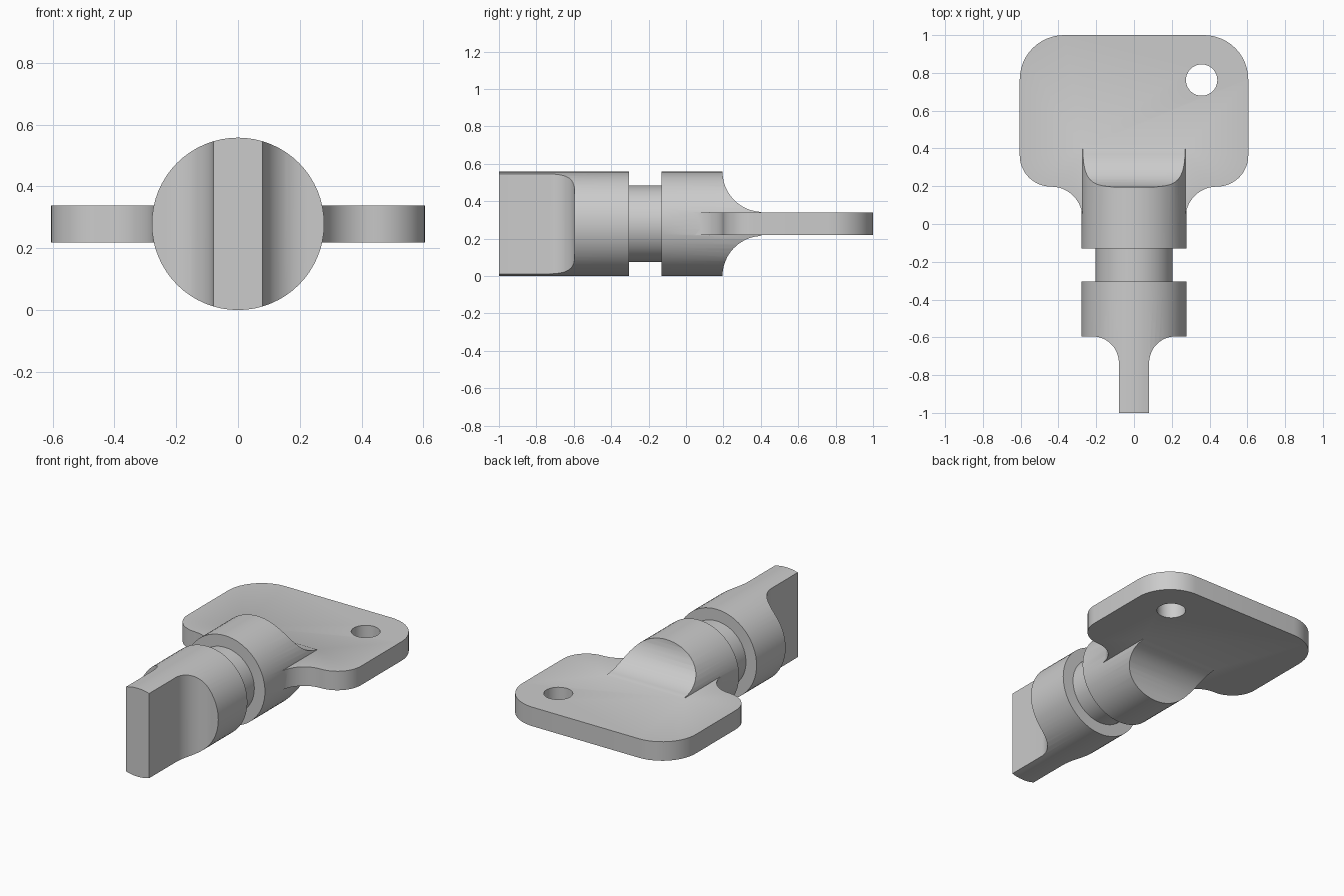
import bpy, bmesh, math
from mathutils import Vector, Matrix

cube = bpy.data.objects.get("Cube")
if cube:
    bpy.data.objects.remove(cube)

R = 0.279          # shaft radius, also the height of its axis
HALF = 0.06        # half thickness of the bow plate

metal = bpy.data.materials.new("grey metal")
metal.use_nodes = True
grey = (0.6, 0.6, 0.6, 1)
metal.diffuse_color = grey
metal.node_tree.nodes["Principled BSDF"].inputs["Base Color"].default_value = grey


def arc(cx, cy, r, start, end, n=12):
    """Points of an arc, angles in degrees."""
    steps = [math.radians(start + (end - start) * i / n) for i in range(n + 1)]
    return [(cx + r * math.cos(a), cy + r * math.sin(a)) for a in steps]


def make_object(name, bm):
    bmesh.ops.recalc_face_normals(bm, faces=bm.faces)
    mesh = bpy.data.meshes.new(name)
    bm.to_mesh(mesh)
    bm.free()
    mesh.materials.append(metal)
    obj = bpy.data.objects.new(name, mesh)
    bpy.context.collection.objects.link(obj)
    return obj


def extrude_half(name, half, place, depth):
    """Mirror a half outline (offset, y) and extrude it both ways by depth."""
    outline = half + [(-a, y) for a, y in reversed(half)]
    bm = bmesh.new()
    face = bm.faces.new([bm.verts.new(place(a, y, -depth)) for a, y in outline])
    new = bmesh.ops.extrude_face_region(bm, geom=[face])["geom"]
    shift = Vector(place(0, 0, depth)) - Vector(place(0, 0, -depth))
    bmesh.ops.translate(bm, vec=shift, verts=[v for v in new if isinstance(v, bmesh.types.BMVert)])
    return make_object(name, bm)


def cut(obj, tool, operation):
    """Apply a boolean and throw the tool away."""
    bpy.context.view_layer.objects.active = obj
    mod = obj.modifiers.new("cut", 'BOOLEAN')
    mod.object, mod.operation, mod.solver = tool, operation, 'EXACT'
    bpy.ops.object.modifier_apply(modifier=mod.name)
    bpy.data.objects.remove(tool)


def flat(a, y, d):
    return (a, y, R + d)


def upright(a, y, d):
    return (d, y, R + a)


# Round shaft with a groove, turned about the y axis
profile = [(0, -1), (R, -1), (R, -0.305), (0.205, -0.305),
           (0.205, -0.13), (R, -0.13), (R, 0.42), (0, 0.42)]
bm = bmesh.new()
verts = [bm.verts.new((r, y, R)) for r, y in profile]
edges = [bm.edges.new(pair) for pair in zip(verts, verts[1:])]
bmesh.ops.spin(bm, geom=verts + edges, cent=(0, 0, R), axis=(0, 1, 0),
               angle=math.tau, steps=64)
bmesh.ops.remove_doubles(bm, verts=bm.verts, dist=0.0001)
shaft = make_object("shaft", bm)

# Front of the shaft narrows to an upright blade
blade = [(0.08, -1.1)] + arc(0.22, -0.735, 0.14, 180, 90) + [(0.4, -0.595), (0.4, 0.6)]
cut(shaft, extrude_half("blade_limit", blade, flat, 0.5), 'INTERSECT')

# Back of the shaft sweeps down into the bow plate
sweep = [(0.4, -1.2), (0.4, 0.195)] + arc(R, 0.41, 0.215, 270, 184) + [(HALF - 0.002, 0.41)]
cut(shaft, extrude_half("sweep_limit", sweep, upright, 0.5), 'INTERSECT')

# Bow plate with rounded corners and flared neck
plate = ([(0.2, 0.0), (0.26, 0.0)] + arc(0.44, 0.03, 0.168, 180, 90)
         + arc(0.44, 0.363, 0.165, 270, 360) + arc(0.37, 0.765, 0.235, 0, 90))
bow = extrude_half("bow_plate", plate, flat, HALF)

# Hole for a ring
bm = bmesh.new()
bmesh.ops.create_cone(bm, cap_ends=True, segments=48, radius1=0.083, radius2=0.083,
                      depth=0.5, matrix=Matrix.Translation((0.358, 0.762, R)))
cut(bow, make_object("ring_hole", bm), 'DIFFERENCE')

# Join the bow to the shaft as one solid, then smooth the rounded faces
cut(shaft, bow, 'UNION')
shaft.name = "key_body"
bpy.ops.object.select_all(action='DESELECT')
shaft.select_set(True)
bpy.context.view_layer.objects.active = shaft
bpy.ops.object.shade_smooth_by_angle(angle=math.radians(30))
